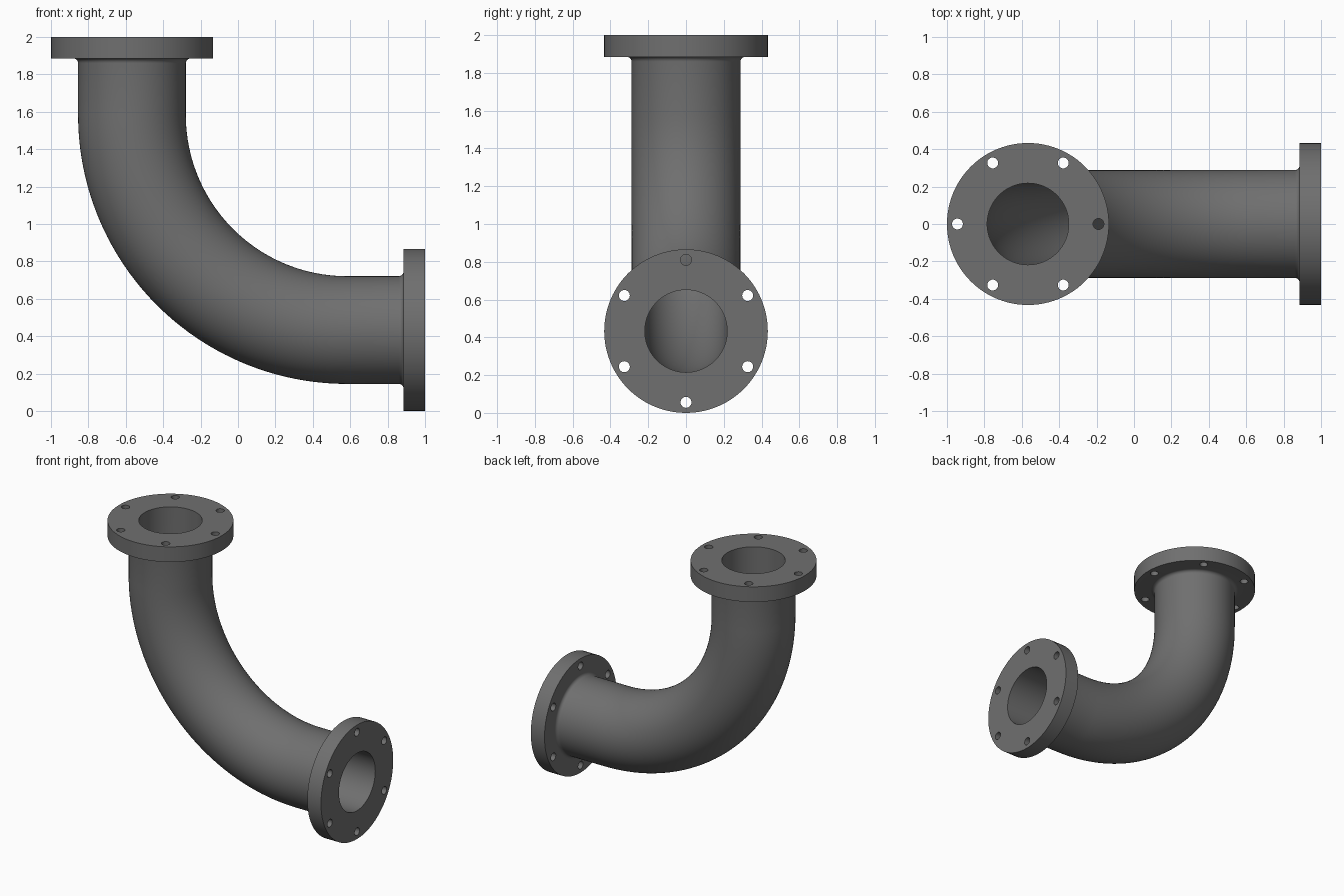
import bpy, bmesh
from math import sin, cos, pi, radians
from mathutils import Vector, Matrix

if "Cube" in bpy.data.objects:
    bpy.data.objects.remove(bpy.data.objects["Cube"])

FLANGE_R, FLANGE_T = 0.433, 0.115
PIPE_R, BORE_R, FILLET = 0.288, 0.218, 0.025
BOLT_CIRCLE, HOLE_R, HOLES = 0.377, 0.029, 6
BEND_R, SIDES, BEND_STEPS = 1.15, 96, 40
TOP = Vector((FLANGE_R - 1, 0, 2))
SIDE = Vector((1, 0, FLANGE_R))
CENTRE = Vector((TOP.x + BEND_R, 0, SIDE.z + BEND_R))


def top_ring(depth, radius):
    return TOP - Vector((0, 0, depth)), 0.0, radius


def side_ring(depth, radius):
    return SIDE - Vector((depth, 0, 0)), pi / 2, radius


def bend_rings(radius):
    angles = [pi / 2 * i / BEND_STEPS for i in range(BEND_STEPS + 1)]
    return [(CENTRE - BEND_R * Vector((cos(a), 0, sin(a))), a, radius) for a in angles]


# Flange profile: face, rim, back and fillet down to the pipe
profile = [(0, FLANGE_R), (FLANGE_T, FLANGE_R)]
for i in range(7):
    t = pi / 2 * i / 6
    profile.append((FLANGE_T + FILLET * (1 - cos(t)), PIPE_R + FILLET * (1 - sin(t))))

# Whole casting: along the outside, then back through the bore
rings = [top_ring(*p) for p in profile]
rings += bend_rings(PIPE_R)
rings += [side_ring(*p) for p in reversed(profile)]
rings.append(side_ring(0, BORE_R))
rings += reversed(bend_rings(BORE_R))
rings.append(top_ring(0, BORE_R))

bm = bmesh.new()
loops = []
for centre, a, radius in rings:
    across = Vector((cos(a), 0, sin(a)))
    loops.append([bm.verts.new(centre + radius * (cos(u) * across + sin(u) * Vector((0, 1, 0))))
                  for u in (2 * pi * k / SIDES for k in range(SIDES))])
for i, ring in enumerate(loops):
    following = loops[(i + 1) % len(loops)]
    for k in range(SIDES):
        n = (k + 1) % SIDES
        bm.faces.new((ring[k], ring[n], following[n], following[k]))
bmesh.ops.recalc_face_normals(bm, faces=bm.faces)
mesh = bpy.data.meshes.new("flanged_pipe_elbow")
bm.to_mesh(mesh)
bm.free()
elbow = bpy.data.objects.new("flanged_pipe_elbow", mesh)
bpy.context.collection.objects.link(elbow)

# Dark cast metal
dark = bpy.data.materials.new("dark_metal")
dark.diffuse_color = (0.16, 0.16, 0.16, 1)
dark.use_nodes = True
dark.node_tree.nodes["Principled BSDF"].inputs["Base Color"].default_value = dark.diffuse_color
mesh.materials.append(dark)

# Bolt hole cutters for both flanges
bm = bmesh.new()
for k in range(HOLES):
    u = 2 * pi * k / HOLES
    c, s = BOLT_CIRCLE * cos(u), BOLT_CIRCLE * sin(u)
    top_place = Matrix.Translation(TOP + Vector((c, s, -FLANGE_T / 2)))
    side_place = Matrix.Translation(SIDE + Vector((-FLANGE_T / 2, s, c))) @ Matrix.Rotation(pi / 2, 4, 'Y')
    for place in (top_place, side_place):
        bmesh.ops.create_cone(bm, cap_ends=True, segments=32, radius1=HOLE_R,
                              radius2=HOLE_R, depth=FLANGE_T + 0.04, matrix=place)
cut_mesh = bpy.data.meshes.new("bolt_hole_cutter")
bm.to_mesh(cut_mesh)
bm.free()
cut_mesh.materials.append(dark)
cutter = bpy.data.objects.new("bolt_hole_cutter", cut_mesh)
bpy.context.collection.objects.link(cutter)
cutter.hide_render = True

# Drill the holes, then smooth the round surfaces
drill = elbow.modifiers.new("bolt_holes", 'BOOLEAN')
drill.operation = 'DIFFERENCE'
drill.solver = 'EXACT'
drill.object = cutter
bpy.ops.object.select_all(action='DESELECT')
elbow.select_set(True)
bpy.context.view_layer.objects.active = elbow
bpy.ops.object.modifier_apply(modifier=drill.name)
bpy.data.objects.remove(cutter)
bpy.ops.object.shade_smooth_by_angle(angle=radians(30))
